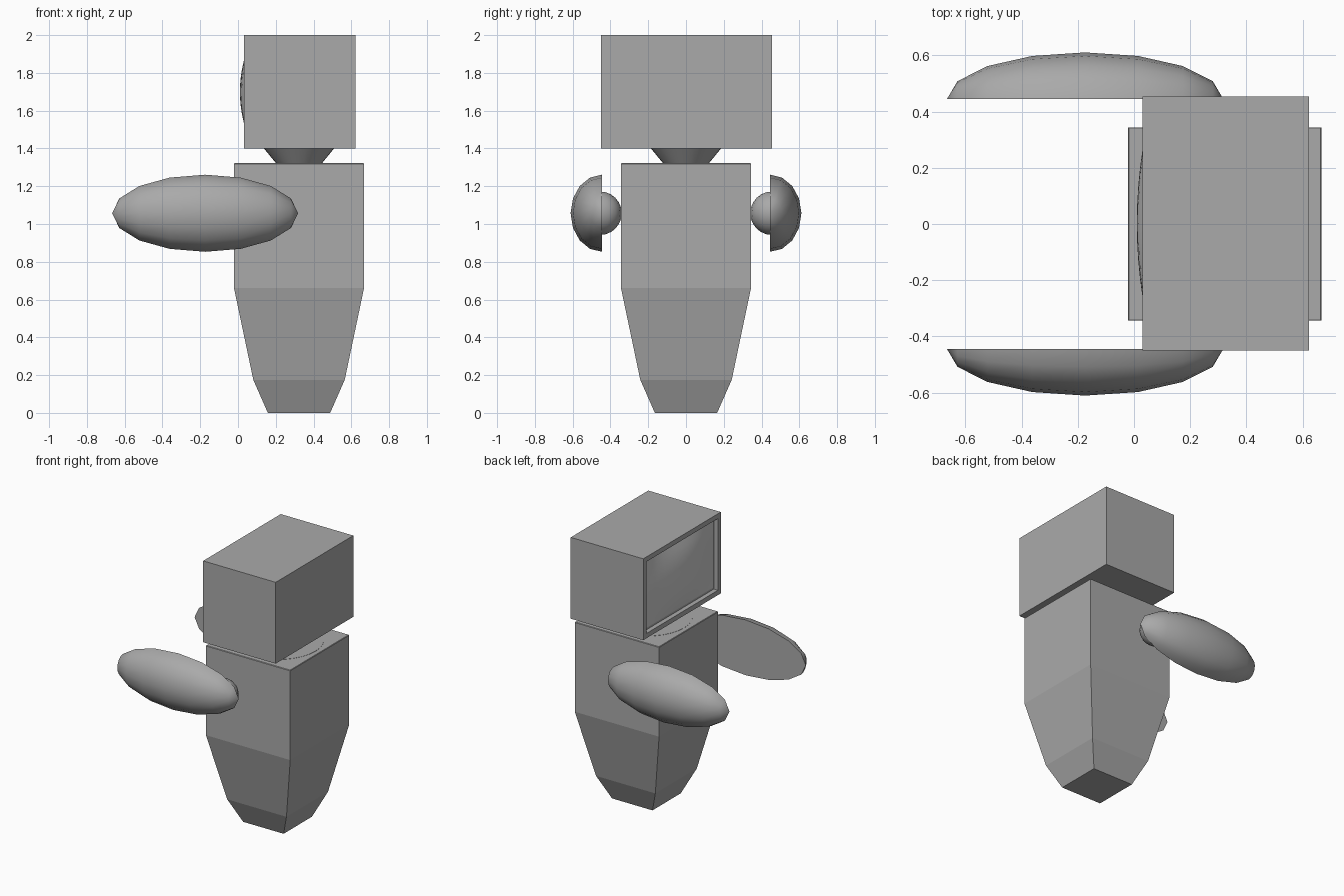
import bpy, bmesh, math
from mathutils import Matrix

if "Cube" in bpy.data.objects:
    bpy.data.objects.remove(bpy.data.objects["Cube"])


def make_mat(name, v):
    m = bpy.data.materials.new(name)
    m.diffuse_color = (v, v, v, 1)
    m.use_nodes = True
    m.node_tree.nodes["Principled BSDF"].inputs["Base Color"].default_value = m.diffuse_color
    return m


grey = make_mat("plain_grey", 0.4)
light = make_mat("screen_grey", 0.62)
CX = 0.323  # body axis


def finish(name, bm, smooth=False, mat=grey):
    bmesh.ops.recalc_face_normals(bm, faces=bm.faces)
    me = bpy.data.meshes.new(name)
    bm.to_mesh(me)
    bm.free()
    me.materials.append(mat)
    ob = bpy.data.objects.new(name, me)
    bpy.context.collection.objects.link(ob)
    if smooth:
        bpy.ops.object.select_all(action='DESELECT')
        ob.select_set(True)
        bpy.context.view_layer.objects.active = ob
        bpy.ops.object.shade_smooth_by_angle(angle=math.radians(40))
    return ob


def cut_flat(bm, y, s):
    # Keep the side of the plane that s points to, and close the cut
    bmesh.ops.bisect_plane(bm, geom=bm.verts[:] + bm.edges[:] + bm.faces[:], dist=1e-4,
                           plane_co=(0, y, 0), plane_no=(0, -s, 0), clear_outer=True)
    bmesh.ops.holes_fill(bm, edges=[e for e in bm.edges if e.is_boundary], sides=0)


# Body: square sections tapering to the foot, with a tiny bevel at the top
bm = bmesh.new()
rings = []
for z, h in [(0, 0.165), (0.175, 0.242), (0.66, 0.344), (1.318, 0.344), (1.322, 0.341)]:
    rings.append([bm.verts.new((CX + sx * h, sy * h, z))
                  for sx, sy in ((-1, -1), (1, -1), (1, 1), (-1, 1))])
for a, b in zip(rings, rings[1:]):
    for i in range(4):
        j = (i + 1) % 4
        bm.faces.new((a[i], a[j], b[j], b[i]))
bm.faces.new(rings[0])
bm.faces.new(rings[-1])
finish("body", bm)

# Collar plate and flared neck
for name, z0, z1, r0, r1 in [("collar", 1.318, 1.3235, 0.31, 0.31),
                             ("neck", 1.32, 1.405, 0.12, 0.19)]:
    bm = bmesh.new()
    bmesh.ops.create_cone(bm, cap_ends=True, segments=32, radius1=r0, radius2=r1, depth=z1 - z0,
                          matrix=Matrix.Translation((CX, 0, (z0 + z1) / 2)))
    finish(name, bm, True)

# Head: box with a flat frame around a recessed opening on the face side
bm = bmesh.new()
bmesh.ops.create_cube(bm, size=1, matrix=Matrix.Translation((0.327, 0.002, 1.7))
                      @ Matrix.Diagonal((0.592, 0.904, 0.6, 1)))
bm.normal_update()
face = min(bm.faces, key=lambda f: f.calc_center_median().x)
bmesh.ops.inset_region(bm, faces=[face], thickness=0.05)
bmesh.ops.inset_region(bm, faces=[face], thickness=0.004)
bmesh.ops.translate(bm, verts=face.verts, vec=(0.03, 0, 0))
finish("head", bm)

# Screen: bulging sheet filling the opening
bm = bmesh.new()
N = 12
grid = []
for i in range(N + 1):
    u = 2 * i / N - 1
    row = []
    for j in range(N + 1):
        v = 2 * j / N - 1
        x = 0.056 - 0.046 * (1 - u * u) * (1 - v * v)
        row.append(bm.verts.new((x, 0.002 + 0.395 * u, 1.7 + 0.244 * v)))
    grid.append(row)
for i in range(N):
    for j in range(N):
        bm.faces.new((grid[i][j], grid[i][j + 1], grid[i + 1][j + 1], grid[i + 1][j]))
screen = finish("screen", bm, True, light)
if screen.data.polygons[0].normal.x > 0:
    screen.data.flip_normals()

# Arms (half ellipsoids, flat inside) and shoulder balls cut off at the arm
for side, s in (("right", -1), ("left", 1)):
    bm = bmesh.new()
    bmesh.ops.create_uvsphere(bm, u_segments=16, v_segments=8, radius=1,
                              matrix=Matrix.Rotation(math.pi / 2, 4, 'Y'))
    cut_flat(bm, 0, s)
    bmesh.ops.transform(bm, verts=bm.verts, matrix=Matrix.Translation((-0.174, s * 0.445, 1.057))
                        @ Matrix.Diagonal((0.492, 0.166, 0.204, 1)))
    finish(side + "_arm", bm, True)

    bm = bmesh.new()
    bmesh.ops.create_uvsphere(bm, u_segments=16, v_segments=12, radius=0.115,
                              matrix=Matrix.Translation((0.185, s * 0.455, 1.057)))
    cut_flat(bm, s * 0.447, -s)
    finish(side + "_shoulder", bm, True)
